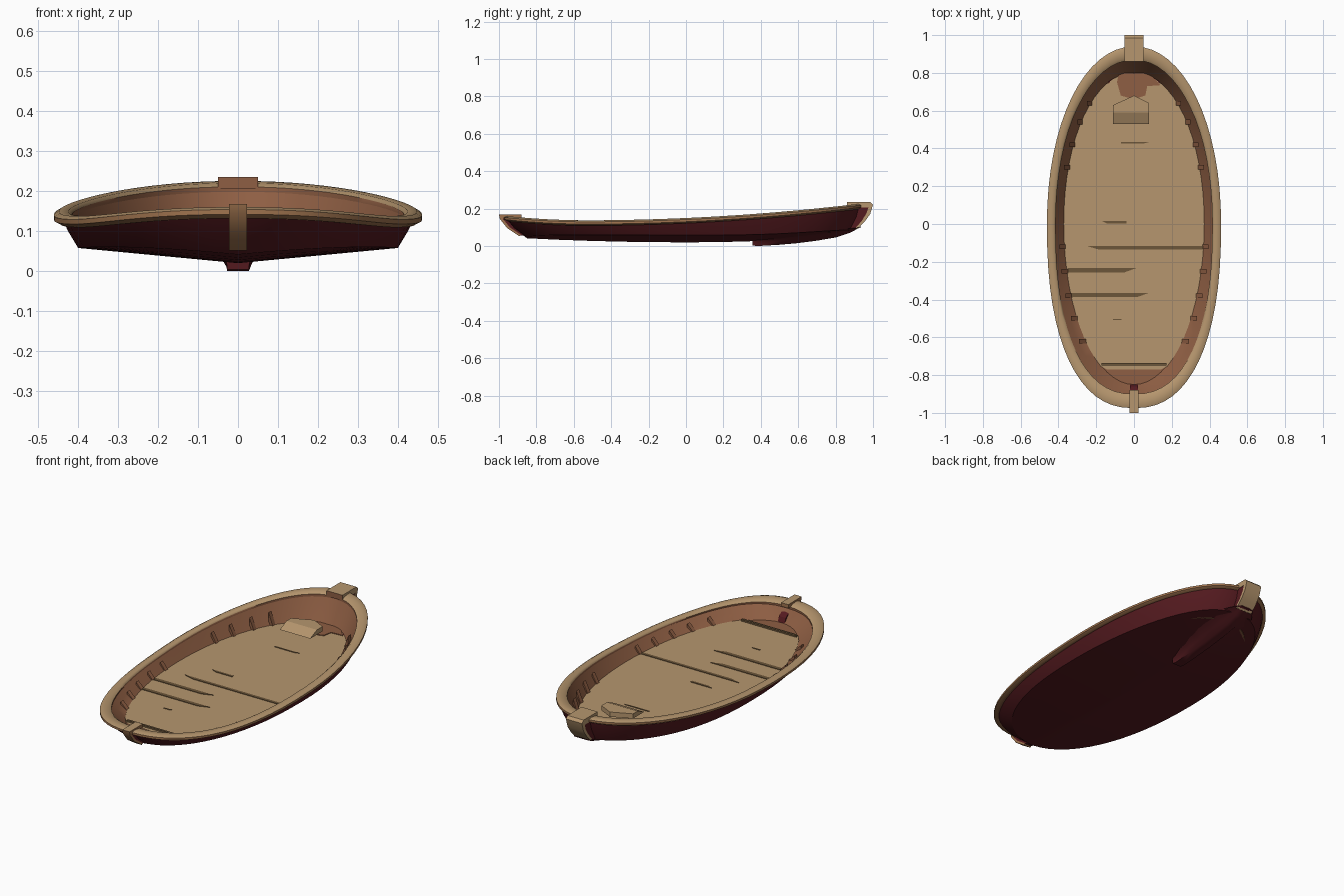
import bpy, bmesh, math

if "Cube" in bpy.data.objects:
    bpy.data.objects.remove(bpy.data.objects["Cube"])

N = 64  # segments around the boat
FLOOR = 0.078


def material(name, r, g, b):
    m = bpy.data.materials.new(name)
    lin = [((c / 255 + 0.055) / 1.055) ** 2.4 for c in (r, g, b)]
    m.diffuse_color = (*lin, 1)
    m.use_nodes = True
    m.node_tree.nodes["Principled BSDF"].inputs["Base Color"].default_value = m.diffuse_color
    return m


TAN = material("pale wood", 182, 150, 110)
MID = material("weathered wood", 160, 116, 79)
BROWN = material("brown wood", 142, 94, 67)
RED = material("dark red paint", 84, 26, 31)
GROOVE = material("groove wood", 108, 86, 58)


# Height curves along the boat
def sheer(y):
    return 0.15 + 0.045 * y + 0.04 * y * y + 0.08 * max(0, -y - 0.5) ** 2


def bottom(x, y):
    keel = 0.02 + (0.03 * y * y if y < 0 else 0.06 * (y / 0.88) ** 2.5)
    return keel + 0.095 * abs(x)


def build(name, verts, faces, mat, smooth=None):
    bm = bmesh.new()
    vs = [bm.verts.new(v) for v in verts]
    for f in faces:
        bm.faces.new([vs[i] for i in f])
    bmesh.ops.recalc_face_normals(bm, faces=bm.faces[:])
    me = bpy.data.meshes.new(name)
    bm.to_mesh(me)
    bm.free()
    me.materials.append(mat)
    ob = bpy.data.objects.new(name, me)
    bpy.context.collection.objects.link(ob)
    if smooth:
        bpy.ops.object.select_all(action='DESELECT')
        ob.select_set(True)
        bpy.context.view_layer.objects.active = ob
        bpy.ops.object.shade_smooth_by_angle(angle=math.radians(smooth))
    return ob


def paint(ob, mat, rule):
    """Give the faces that pass the rule another material."""
    ob.data.materials.append(mat)
    for p in ob.data.polygons:
        if rule(p.center, p.normal):
            p.material_index = len(ob.data.materials) - 1


def ring(w, front, back, zf, full=2.35, y_min=-9):
    """Egg-shaped loop: half width, reach forward, reach aft, height rule, bow fullness."""
    pts = []
    for i in range(N):
        t = 2 * math.pi * i / N
        c, s = math.cos(t), math.sin(t)
        e = 2 / (full if s < 0 else 2.06)
        x = w * math.copysign(abs(c) ** e, c)
        y = (back if s > 0 else front) * math.copysign(abs(s) ** e, s)
        y = max(y_min, y)
        pts.append((x, y, zf(x, y)))
    return pts


def loft(name, rings, mat, centre=None, closed=False, smooth=35):
    verts = [p for r in rings for p in r]
    k = len(rings)
    faces = []
    for j in range(k if closed else k - 1):
        a, b = j * N, (j + 1) % k * N
        faces += [(a + i, a + (i + 1) % N, b + (i + 1) % N, b + i) for i in range(N)]
    if centre:
        verts.append(centre)
        last = (k - 1) * N
        faces += [(last + i, last + (i + 1) % N, k * N) for i in range(N)]
    return build(name, verts, faces, mat, smooth)


def slab(name, low, high, mat, smooth=None):
    """Solid between two matching outlines."""
    n = len(low)
    faces = [tuple(range(n)), tuple(range(n, 2 * n))]
    faces += [(i, (i + 1) % n, n + (i + 1) % n, n + i) for i in range(n)]
    return build(name, low + high, faces, mat, smooth)


def prism(name, profile, half, mat, smooth=None):
    """Extrude a (y, z) outline across x."""
    return slab(name, [(-half, y, z) for y, z in profile],
                [(half, y, z) for y, z in profile], mat, smooth)


def plate(name, pts, mat, thick):
    """Thin slab lying on the floor."""
    return slab(name, [(x, y, FLOOR) for x, y in pts],
                [(x, y, FLOOR + thick) for x, y in pts], mat)


# Painted hull: sides down to the chine, then a shallow V bottom
hull = [ring(0.44, 0.958, 0.928, lambda x, y: sheer(y) - 0.018),
        ring(0.425, 0.92, 0.915, lambda x, y: 0.55 * sheer(y) + 0.45 * bottom(x, y) - 0.01),
        ring(0.40, 0.85, 0.88, bottom)]
hull += [ring(0.40 * f, 0.85 * f, 0.88 * f, bottom) for f in (0.8, 0.6, 0.4, 0.2)]
loft("hull", hull, RED, centre=(0, 0, 0.02), smooth=30)

# Rounded rail around the top
rail = [(0.446, 0.955, 0.925, 0.028), (0.461, 0.975, 0.94, 0.020),
        (0.461, 0.975, 0.94, 0.008), (0.448, 0.957, 0.925, 0.0),
        (0.424, 0.915, 0.882, 0.0), (0.415, 0.900, 0.868, 0.008),
        (0.415, 0.900, 0.868, 0.024)]
rail_ob = loft("rail", [ring(w, f, b, lambda x, y, d=d: sheer(y) - d) for w, f, b, d in rail],
               TAN, closed=True, smooth=50)
paint(rail_ob, MID, lambda c, n: n.z < 0.3 and n.x * c.x + n.y * c.y > 0)
paint(rail_ob, BROWN, lambda c, n: n.z < 0.3 and n.x * c.x + n.y * c.y < 0)

# Inner walls and the bare bottom under the floor
under = lambda x, y: FLOOR - 0.006
loft("inner_wall", [ring(0.418, 0.905, 0.872, lambda x, y: sheer(y) - 0.013),
                    ring(0.396, 0.88, 0.838, lambda x, y: 0.5 * (sheer(y) + FLOOR) - 0.008, 2.2),
                    ring(0.370, 0.85, 0.800, under, 2),
                    ring(0.28, 0.64, 0.61, under, 2),
                    ring(0.14, 0.32, 0.31, under, 2)],
     BROWN, centre=(0, 0, FLOOR - 0.006))

# Floor, squared off near the bow
loft("floor", [ring(0.372 * f, 0.855 * f, 0.80 * f, lambda x, y: FLOOR, 2, -0.77)
               for f in (1, 0.75, 0.5, 0.25)], TAN, centre=(0, 0, FLOOR))

# Bare brown patch at the stern end of the floor
plate("stern_patch", [(-0.09, 0.75), (-0.07, 0.68), (0.0, 0.66), (0.06, 0.68),
                      (0.07, 0.73), (0.14, 0.735), (0.08, 0.80), (-0.08, 0.80)],
      BROWN, 0.004)

# Tapering seams between the floor boards: start x, end x, y, width
for x0, x1, y, w in ((0.365, -0.25, -0.125, 0.018), (-0.35, 0.01, -0.245, 0.022),
                     (-0.335, 0.08, -0.375, 0.022), (-0.04, -0.17, 0.01, 0.014),
                     (-0.11, -0.06, -0.505, 0.006), (-0.07, 0.08, 0.43, 0.008)):
    e = math.copysign(0.06, x1 - x0) * min(1, abs(x1 - x0) / 0.3)
    plate("floor_seam", [(x0, y - w / 2), (x1 - e, y - w / 2), (x1, y + w / 2),
                         (x0, y + w / 2)], GROOVE, 0.003)

# Low lip at the bow end of the floor
plate("bow_lip", [(-0.172, -0.75), (0.172, -0.75), (0.172, -0.737), (-0.172, -0.737)],
      GROOVE, 0.009)

# Five-sided raised step with a sloping front
base = [(-0.11, 0.53), (0.08, 0.53), (0.08, 0.64), (0.0, 0.68), (-0.11, 0.63)]
slab("step_block", [(x, y, 0.125) for x, y in base],
     [(x, max(y, 0.59), 0.152) for x, y in base], TAN)

# Small rib ends along both inner walls
for side in (-1, 1):
    for y in (-0.62, -0.5, -0.38, -0.25, -0.12, 0.3, 0.42, 0.54, 0.64):
        r = math.sqrt(1 - (y / (0.87 if y < 0 else 0.82)) ** 2)
        wide = 1 + 0.12 * y * y if y < 0 else 1
        xo, xi = side * 0.397 * r * wide, side * (0.377 * r - 0.014)
        z0, z1 = FLOOR - 0.004, 0.6 * sheer(y) + 0.4 * FLOOR
        h = 0.012
        build("rib_end", [(xo, y - h, z0), (xo, y + h, z0), (xi, y + h, z0), (xi, y - h, z0),
                          (xo, y - h, z1), (xo, y + h, z1)],
              [(0, 1, 2, 3), (3, 2, 5, 4), (0, 3, 4), (1, 5, 2), (0, 4, 5, 1)], BROWN)

# Bow post: painted stem with a wooden strap hooked over the rail
prism("bow_stem", [(-0.985, 0.148), (-0.945, 0.098), (-0.885, 0.058), (-0.84, 0.05),
                   (-0.86, 0.10), (-0.92, 0.14)], 0.0215, RED)
bow = prism("bow_post", [(-0.88, 0.168), (-1.0, 0.168), (-0.995, 0.145), (-0.955, 0.095),
                         (-0.89, 0.052), (-0.882, 0.06), (-0.943, 0.101), (-0.98, 0.147),
                         (-0.88, 0.147)], 0.0225, MID, 30)
paint(bow, TAN, lambda c, n: n.z > 0.7)

# Stern post: painted stem with a wooden strap hooked over the rail
prism("stern_stem", [(0.98, 0.205), (0.965, 0.17), (0.94, 0.13), (0.91, 0.095),
                     (0.84, 0.08), (0.86, 0.14), (0.90, 0.205)], 0.047, RED)
stern = prism("stern_post", [(0.86, 0.236), (0.985, 0.236), (1.0, 0.222), (0.985, 0.172),
                             (0.955, 0.13), (0.915, 0.09), (0.905, 0.095), (0.94, 0.135),
                             (0.965, 0.175), (0.975, 0.205), (0.86, 0.205)], 0.05, TAN, 30)
paint(stern, BROWN, lambda c, n: n.y < -0.7)

# Skeg under the stern, flaring into the hull: y, low z, top half width
skeg = [(0.355, 0.004, 0.03), (0.38, 0.0, 0.04), (0.5, 0.007, 0.08), (0.6, 0.016, 0.11),
        (0.7, 0.029, 0.14), (0.8, 0.046, 0.13), (0.88, 0.072, 0.085), (0.935, 0.105, 0.045)]
verts, faces = [], []
for i, (y, z, w) in enumerate(skeg):
    zt = bottom(w, y) + 0.006
    zm = 0.5 * z + 0.5 * zt
    xm = 0.028 + 0.2 * (w - 0.028)
    verts += [(-w, y, zt), (-xm, y, zm), (-0.027, y, z),
              (0.027, y, z), (xm, y, zm), (w, y, zt)]
    if i:
        a, b = 6 * i - 6, 6 * i
        faces += [(a + j, a + j + 1, b + j + 1, b + j) for j in range(5)]
faces += [tuple(range(6)), tuple(range(len(verts) - 6, len(verts)))]
build("skeg", verts, faces, RED, 60)
